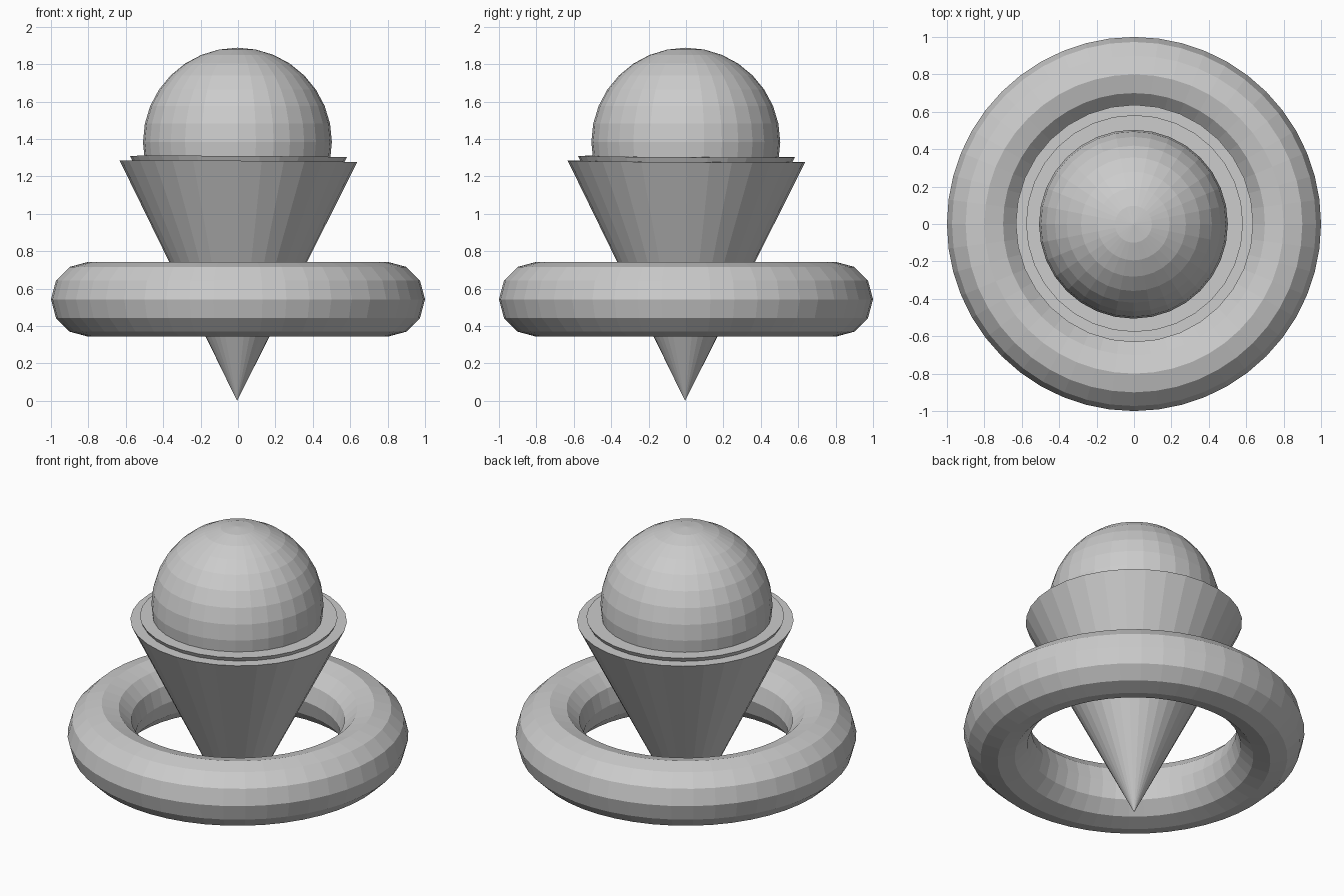
import bpy
from mathutils import Vector

if "Cube" in bpy.data.objects:
    bpy.data.objects.remove(bpy.data.objects["Cube"])

# The cones lean very slightly towards +x and +y
LEAN = Vector((0.006, 0.006, 1.0)).normalized()
TIP = Vector((-0.005, -0.005, 0.0))


def leaning_cone(name, radius, top):
    """Upside-down cone with a 2:1 slope whose flat cap sits at height top."""
    depth = radius * 2.016
    centre = TIP + LEAN * (top - depth / 2)
    bpy.ops.mesh.primitive_cone_add(vertices=32, radius1=0, radius2=radius,
                                    depth=depth, location=centre)
    obj = bpy.context.object
    obj.name = name
    obj.rotation_euler = LEAN.to_track_quat('Z', 'Y').to_euler()
    return obj


# Outer cone, and the slightly smaller one that forms the raised lip
leaning_cone("outer_cone", 0.635, 1.28)
leaning_cone("inner_cone", 0.58, 1.306)

# Ball resting in the cone
bpy.ops.mesh.primitive_uv_sphere_add(segments=32, ring_count=16, radius=0.505,
                                     location=(-0.003, -0.001, 1.383))
bpy.context.object.name = "ball"

# Ring floating around the cone
bpy.ops.mesh.primitive_torus_add(major_segments=48, minor_segments=12,
                                 major_radius=0.8, minor_radius=0.2,
                                 location=(0, 0, 0.543))
bpy.context.object.name = "ring"
